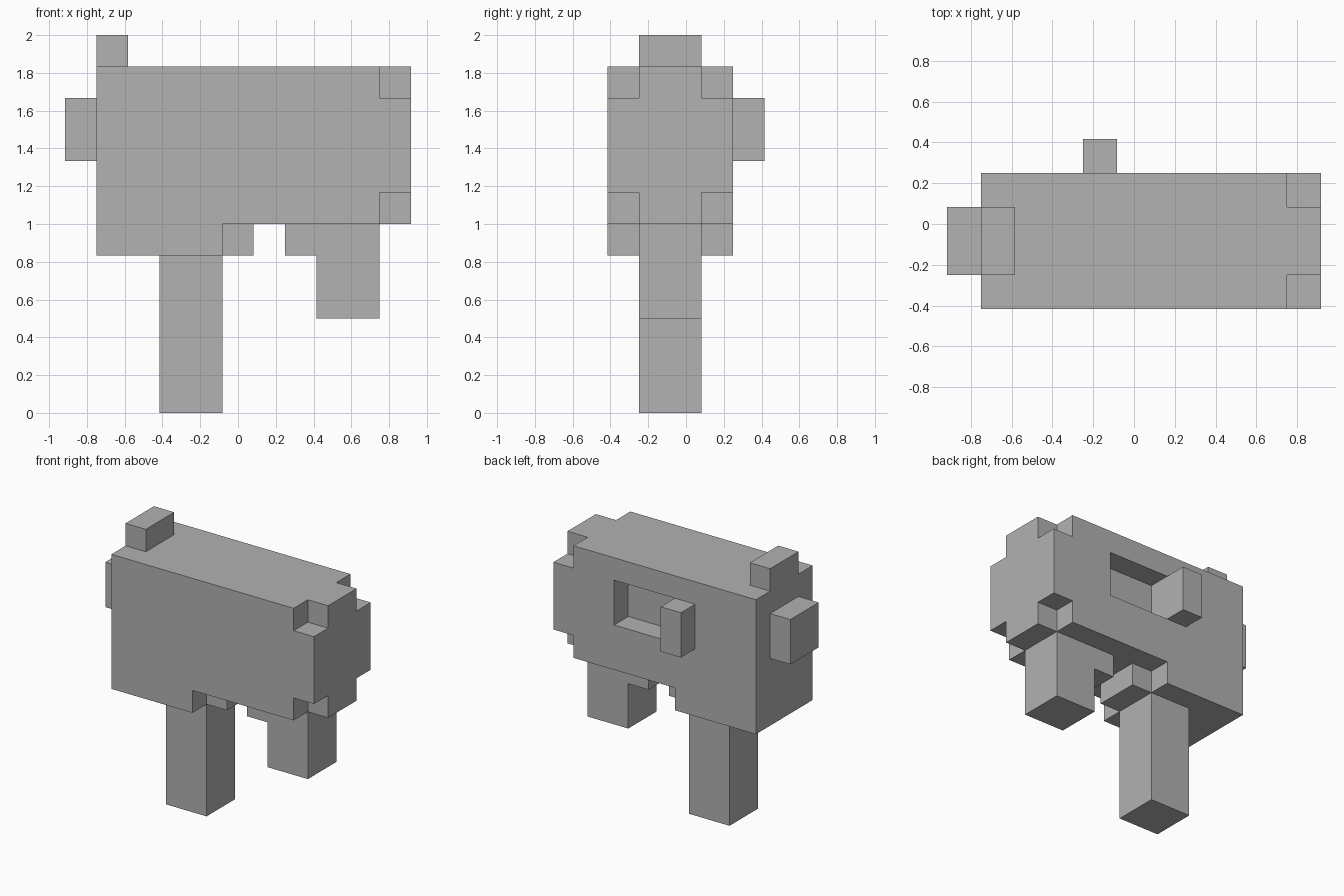
import bpy
import bmesh
from mathutils import Vector

if "Cube" in bpy.data.objects:
    bpy.data.objects.remove(bpy.data.objects["Cube"], do_unlink=True)

UNIT = 1 / 6                                # edge of one block
ORIGIN = Vector((-5.5, -2.5, 0)) * UNIT     # lowest corner of the block grid

grey = bpy.data.materials.new("plain grey")
grey.use_nodes = True
colour = (0.445, 0.445, 0.445, 1)
grey.diffuse_color = colour
grey.node_tree.nodes["Principled BSDF"].inputs["Base Color"].default_value = colour


def block(name, x, y, z):
    """Box spanning the given (start, end) block counts on each axis."""
    low = Vector((x[0], y[0], z[0])) * UNIT + ORIGIN
    high = Vector((x[1], y[1], z[1])) * UNIT + ORIGIN
    bm = bmesh.new()
    bmesh.ops.create_cube(bm, size=1)
    bmesh.ops.scale(bm, vec=high - low, verts=bm.verts)
    mesh = bpy.data.meshes.new(name)
    bm.to_mesh(mesh)
    bm.free()
    mesh.materials.append(grey)
    obj = bpy.data.objects.new(name, mesh)
    obj.location = (low + high) / 2
    bpy.context.collection.objects.link(obj)
    return obj


def carve(target, cutter):
    """Cut one box out of the target and discard the cutter."""
    cutter.hide_render = True
    mod = target.modifiers.new("carve", "BOOLEAN")
    mod.operation = "DIFFERENCE"
    mod.solver = "EXACT"
    mod.object = cutter
    bpy.context.view_layer.objects.active = target
    bpy.ops.object.modifier_apply(modifier=mod.name)
    bpy.data.objects.remove(cutter, do_unlink=True)


# Main body with four notched corners at the muzzle end
body = block("body", (1, 11), (0, 4), (6, 11))
for y in ((-1, 1), (3, 5)):
    for z in ((5, 7), (10, 12)):
        carve(body, block("notch_cutter", (10, 12), y, z))

# Recessed port in the back side
carve(body, block("port_cutter", (5, 8), (3, 5), (8, 10)))

# Parts along the centre line share one width
MIDDLE = (1, 3)
block("lower_body", (1, 5), (0, 4), (5, 6))
block("rear_grip", (3, 5), MIDDLE, (0, 5))
block("grip_guard", (5, 6), MIDDLE, (5, 6))
block("front_grip", (8, 10), MIDDLE, (3, 6))
block("front_grip_step", (7, 8), MIDDLE, (5, 6))
block("rear_sight", (1, 2), MIDDLE, (11, 12))
block("rear_cap", (0, 1), MIDDLE, (8, 10))

# Side handle behind the port
block("side_handle", (4, 5), (4, 5), (8, 10))
